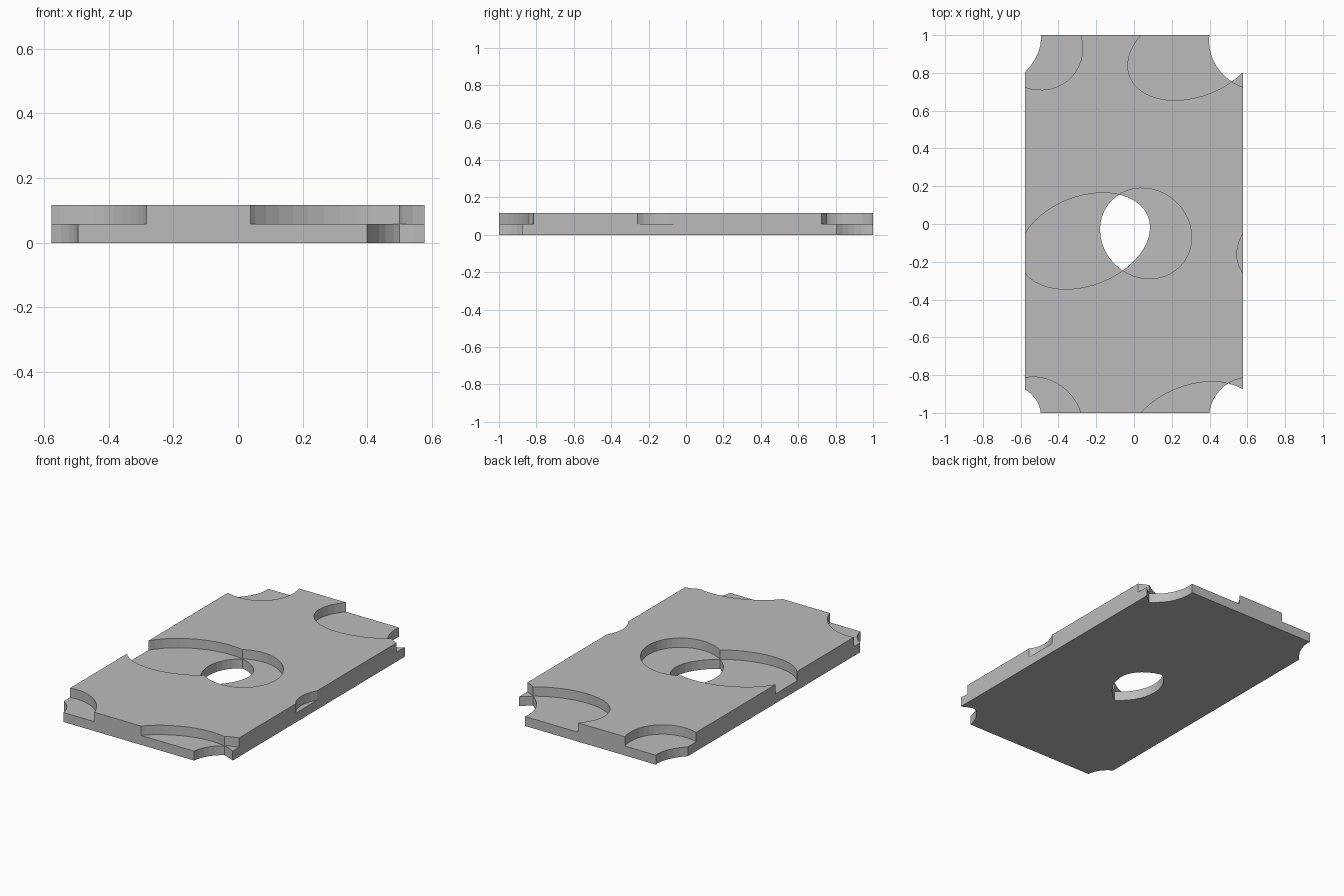
import bpy, bmesh, math

if "Cube" in bpy.data.objects:
    bpy.data.objects.remove(bpy.data.objects["Cube"], do_unlink=True)

HALF_X, HALF_Y, MID, TOP = 0.577, 1.0, 0.058, 0.116

grey = bpy.data.materials.new("plain grey")
grey.use_nodes = True
GREY = (0.5, 0.5, 0.5, 1)
grey.diffuse_color = GREY
grey.node_tree.nodes["Principled BSDF"].inputs["Base Color"].default_value = GREY

# Each hole family: centre, half width, shear of y with x, half height
WIDE_HOLE = (-0.2625, -0.09, 0.3475, 0.072, 0.2446)
ROUND_HOLE = (0.0625, -0.05, 0.2425, -0.02, 0.239)


def new_object(name, bm):
    bmesh.ops.recalc_face_normals(bm, faces=bm.faces[:])
    mesh = bpy.data.meshes.new(name)
    bm.to_mesh(mesh)
    bm.free()
    mesh.materials.append(grey)
    obj = bpy.data.objects.new(name, mesh)
    bpy.context.collection.objects.link(obj)
    return obj


def hole_cutter(name, hole, bottom, top, sides=44):
    """Oval prisms repeated on the centred rectangular lattice."""
    cx, cy, width, shear, height = hole
    bm = bmesh.new()
    for i in range(-2, 3):
        for j in (-1, 0, 1):
            if (i + j) % 2:
                continue
            ring = []
            for k in range(sides):
                a = math.tau * k / sides
                x = cx + i * HALF_X + width * math.cos(a)
                y = cy + j * HALF_Y + shear * math.cos(a) + height * math.sin(a)
                ring.append(bm.verts.new((x, y, bottom)))
            face = bm.faces.new(ring)
            side = bmesh.ops.extrude_face_region(bm, geom=[face])["geom"]
            moved = [v for v in side if isinstance(v, bmesh.types.BMVert)]
            bmesh.ops.translate(bm, verts=moved, vec=(0, 0, top - bottom))
    obj = new_object(name, bm)
    obj.hide_render = True
    return obj


def cut(obj, tool, operation="DIFFERENCE"):
    mod = obj.modifiers.new("cut", "BOOLEAN")
    mod.operation, mod.object, mod.solver = operation, tool, "EXACT"
    bpy.context.view_layer.update()
    result = bpy.data.meshes.new_from_object(
        obj.evaluated_get(bpy.context.evaluated_depsgraph_get()))
    obj.modifiers.clear()
    obj.data = result
    bpy.data.objects.remove(tool, do_unlink=True)


# Slab
bm = bmesh.new()
bmesh.ops.create_cube(bm, size=1)
bmesh.ops.scale(bm, verts=bm.verts[:], vec=(2 * HALF_X, 2 * HALF_Y, TOP))
bmesh.ops.translate(bm, verts=bm.verts[:], vec=(0, 0, TOP / 2))
slab = new_object("perforated_slab", bm)

# Recesses in the upper half
cut(slab, hole_cutter("wide_recess", WIDE_HOLE, MID, TOP + 0.1))
cut(slab, hole_cutter("round_recess", ROUND_HOLE, MID, TOP + 0.1))

# Through holes where the two recesses overlap
through = hole_cutter("through_hole", WIDE_HOLE, -0.1, TOP + 0.1)
cut(through, hole_cutter("through_limit", ROUND_HOLE, -0.2, TOP + 0.2), "INTERSECT")
cut(slab, through)

for poly in slab.data.polygons:
    poly.use_smooth = False
